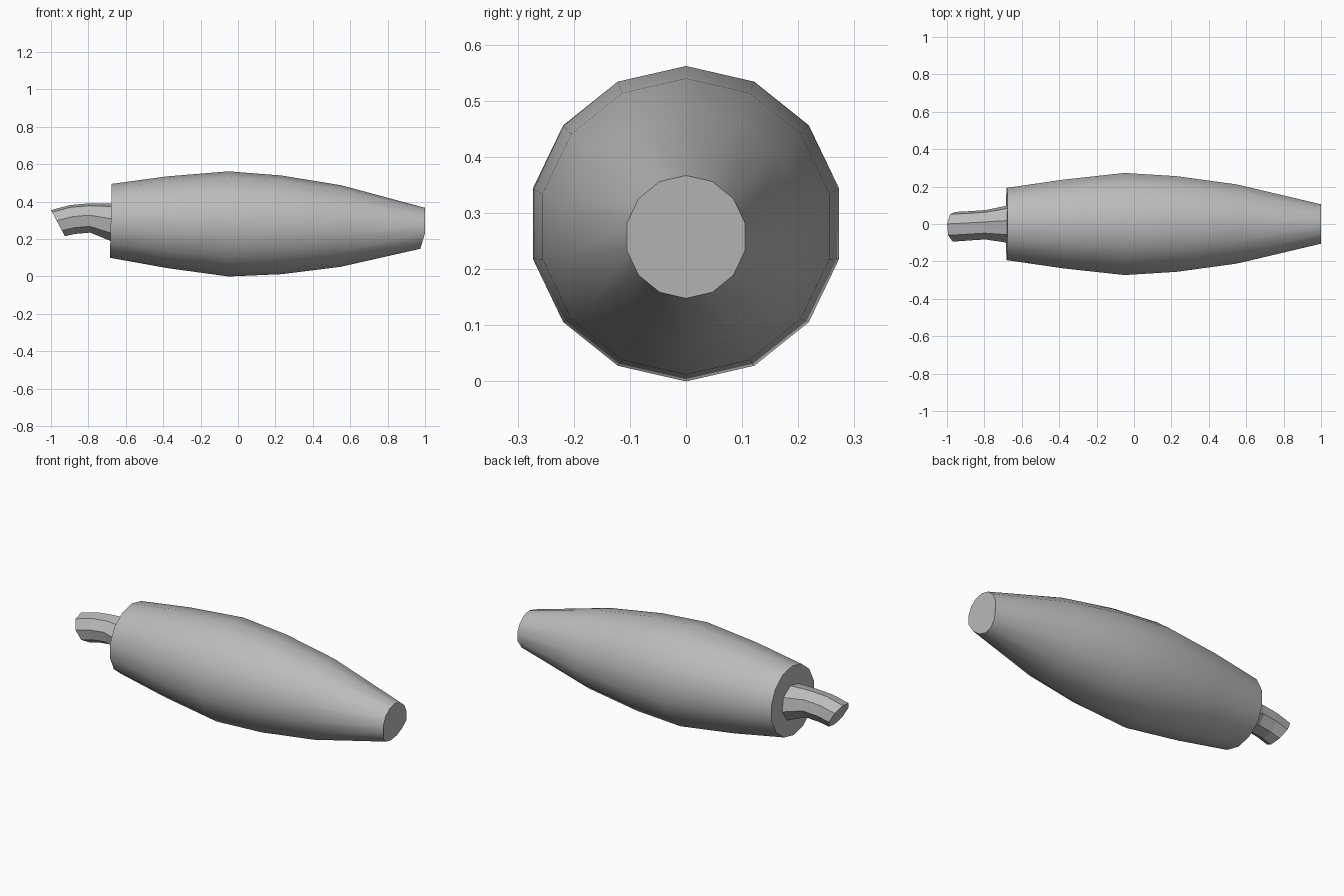
import bpy, bmesh
from math import sin, cos, pi, radians

old = bpy.data.objects.get("Cube")
if old:
    bpy.data.objects.remove(old, do_unlink=True)

grey = bpy.data.materials.new("mid grey")
grey.use_nodes = True
GREY = (0.5, 0.5, 0.5, 1)
grey.diffuse_color = GREY
grey.node_tree.nodes["Principled BSDF"].inputs["Base Color"].default_value = GREY


def loft(name, rings, sides, phase=0.0):
    """Skin tilted rings: top x, top z, bottom x, bottom z, centre y, half width."""
    bm = bmesh.new()
    loops = []
    for xt, zt, xb, zb, yc, hw in rings:
        loop = []
        for i in range(sides):
            a = 2 * pi * i / sides + phase
            t = cos(a) / 2
            loop.append(bm.verts.new(((xt + xb) / 2 + t * (xt - xb),
                                      yc + hw * sin(a),
                                      (zt + zb) / 2 + t * (zt - zb))))
        loops.append(loop)
    for a, b in zip(loops, loops[1:]):
        for i in range(sides):
            j = (i + 1) % sides
            bm.faces.new((a[i], a[j], b[j], b[i]))
    bm.faces.new(loops[0])
    bm.faces.new(loops[-1])
    bmesh.ops.recalc_face_normals(bm, faces=bm.faces)
    mesh = bpy.data.meshes.new(name)
    bm.to_mesh(mesh)
    bm.free()
    mesh.materials.append(grey)
    obj = bpy.data.objects.new(name, mesh)
    bpy.context.collection.objects.link(obj)
    return obj


# Tapered barrel-shaped body
body = loft("body", [
    (-0.675, 0.495, -0.685, 0.10, 0, 0.198),
    (-0.38, 0.535, -0.38, 0.045, 0, 0.243),
    (-0.05, 0.562, -0.05, 0.0, 0, 0.28),
    (0.23, 0.54, 0.23, 0.012, 0, 0.262),
    (0.55, 0.488, 0.55, 0.052, 0, 0.217),
    (1.0, 0.367, 1.0, 0.148, 0, 0.108),
], 14)

# The lower lip of the narrow end is cut back
for v in body.data.vertices:
    if v.co.x > 0.9 and v.co.z < 0.23:
        v.co.x -= 0.025 * (0.23 - v.co.z) / 0.08

# Smooth sides, crisp ends
bpy.ops.object.select_all(action='DESELECT')
body.select_set(True)
bpy.context.view_layer.objects.active = body
bpy.ops.object.shade_smooth_by_angle(angle=radians(40))

# Bent faceted stem, flared where it enters the body
loft("stem", [
    (-1.0, 0.356, -0.925, 0.214, -0.015, 0.081),
    (-0.9, 0.383, -0.87, 0.226, -0.01, 0.08),
    (-0.8, 0.392, -0.79, 0.233, -0.004, 0.08),
    (-0.65, 0.392, -0.65, 0.175, 0.0, 0.106),
], 8, radians(11))
